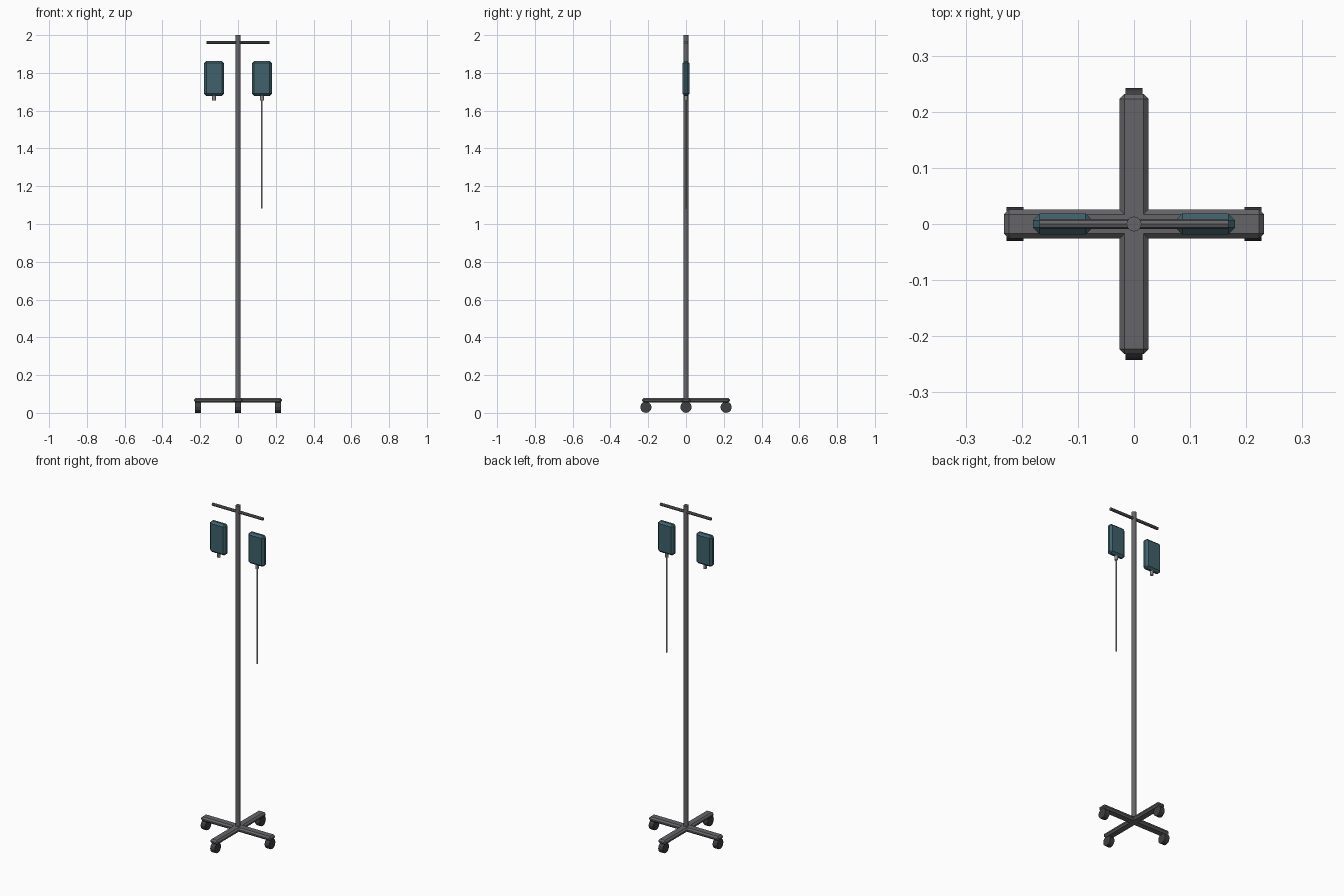
import bpy
from math import pi

if "Cube" in bpy.data.objects:
    bpy.data.objects.remove(bpy.data.objects["Cube"])


def material(name, rgb):
    m = bpy.data.materials.new(name)
    m.diffuse_color = (*rgb, 1)
    m.use_nodes = True
    m.node_tree.nodes["Principled BSDF"].inputs["Base Color"].default_value = m.diffuse_color
    return m


METAL = material("dark_metal", (0.13, 0.13, 0.14))
RUBBER = material("rubber", (0.05, 0.05, 0.055))
FLUID = material("bag_teal", (0.05, 0.12, 0.15))
PLASTIC = material("clear_plastic", (0.5, 0.5, 0.5))


def bevel(ob, width):
    mod = ob.modifiers.new("bevel", 'BEVEL')
    mod.width = width
    mod.segments = 1


def box(name, size, loc, mat, width):
    bpy.ops.mesh.primitive_cube_add(size=1, location=loc)
    ob = bpy.context.object
    ob.name = name
    ob.scale = size
    bpy.ops.object.transform_apply(location=False, rotation=False, scale=True)
    ob.data.materials.append(mat)
    bevel(ob, width)
    return ob


def rod(name, r, length, loc, mat, sides=12, along_x=False):
    bpy.ops.mesh.primitive_cylinder_add(vertices=sides, radius=r, depth=length, location=loc,
                                        rotation=(0, pi / 2 if along_x else 0, 0))
    ob = bpy.context.object
    ob.name = name
    ob.data.materials.append(mat)
    return ob


# Crossed base legs
box("base_leg_x", (0.464, 0.052, 0.026), (0, 0, 0.067), METAL, 0.009)
box("base_leg_y", (0.052, 0.464, 0.026), (0, 0, 0.067), METAL, 0.009)

# Caster wheels, all rolling front to back
for name, x, y in (("left", -0.212, 0), ("right", 0.212, 0),
                   ("front", 0, -0.212), ("back", 0, 0.212)):
    rod(f"wheel_{name}", 0.03, 0.03, (x, y, 0.03), RUBBER, 12, True)

# Upright pole and hanging bar
rod("pole", 0.0135, 1.94, (0, 0, 1.03), METAL, 12)
rod("hanging_bar", 0.009, 0.336, (0, 0, 1.961), METAL, 8, True)

# Fluid bags with outlet ports
for name, x in (("left", -0.127), ("right", 0.127)):
    box(f"bag_{name}", (0.106, 0.037, 0.186), (x, 0, 1.771), FLUID, 0.012)
    rod(f"port_{name}", 0.01, 0.03, (x, 0, 1.67), PLASTIC, 8)

# Drip tube under the right bag
rod("drip_tube", 0.004, 0.58, (0.127, 0, 1.373), PLASTIC, 8)
